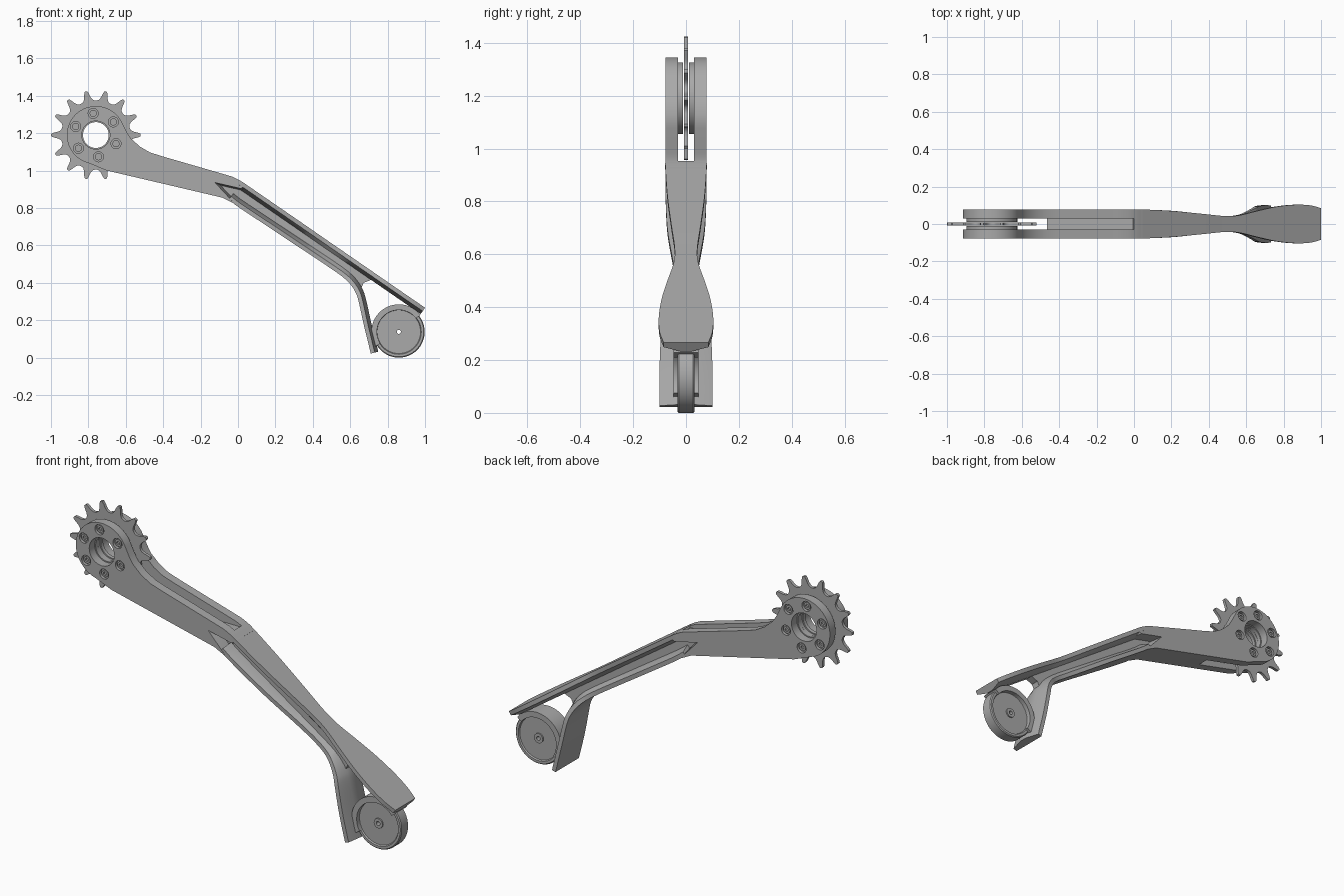
import bpy, bmesh, math
from mathutils import Vector

if "Cube" in bpy.data.objects:
    bpy.data.objects.remove(bpy.data.objects["Cube"])

grey = bpy.data.materials.new("plain_grey")
grey.use_nodes = True
grey.diffuse_color = (0.4, 0.4, 0.4, 1)
grey.node_tree.nodes["Principled BSDF"].inputs["Base Color"].default_value = (0.4, 0.4, 0.4, 1)
parts = []

HUB = (-0.76, 1.19)
WHEEL = (0.86, 0.138)
PLATE = 0.078   # half width of the upper arm
WEB = 0.022     # half width of the recessed web
SLOT = 0.03     # half width of the chain slot


def loft(name, rings, closed=False):
    """Skin equal-sized rings of points; cap the ends unless closed."""
    bm = bmesh.new()
    rows = [[bm.verts.new(p) for p in ring] for ring in rings]
    n = len(rows[0])
    pairs = list(zip(rows, rows[1:]))
    if closed:
        pairs.append((rows[-1], rows[0]))
    else:
        bm.faces.new(rows[0])
        bm.faces.new(rows[-1])
    for a, b in pairs:
        for i in range(n):
            j = (i + 1) % n
            bm.faces.new((a[i], a[j], b[j], b[i]))
    bmesh.ops.recalc_face_normals(bm, faces=bm.faces)
    mesh = bpy.data.meshes.new(name)
    bm.to_mesh(mesh)
    bm.free()
    mesh.materials.append(grey)
    obj = bpy.data.objects.new(name, mesh)
    bpy.context.collection.objects.link(obj)
    parts.append(obj)
    return obj


def flat(outline, y):
    return [(x, y, z) for x, z in outline]


def prism(name, outline, y0, y1):
    return loft(name, [flat(outline, y0), flat(outline, y1)])


def arc(center, r, start, end, count):
    angles = [math.radians(start + (end - start) * i / count) for i in range(count + 1)]
    return [(center[0] + r * math.cos(a), center[1] + r * math.sin(a)) for a in angles]


def circle(center, r, count=48):
    return arc(center, r, 0, 360, count)[:-1]


def lathe(name, center, profile, count=48):
    return loft(name, [flat(circle(center, r, count), y) for r, y in profile], closed=True)


def cut(obj, cutter):
    mod = obj.modifiers.new("cut", "BOOLEAN")
    mod.operation = "DIFFERENCE"
    mod.solver = "EXACT"
    mod.object = cutter
    bpy.context.view_layer.update()
    graph = bpy.context.evaluated_depsgraph_get()
    mesh = bpy.data.meshes.new_from_object(obj.evaluated_get(graph))
    obj.modifiers.clear()
    obj.data = mesh
    parts.remove(cutter)
    bpy.data.objects.remove(cutter)


def smooth_path(points, steps=6):
    """Catmull-Rom samples through (x, z, half width) points."""
    p = [Vector(q) for q in points]
    p = [2 * p[0] - p[1]] + p + [2 * p[-1] - p[-2]]
    out = []
    for a, b, c, d in zip(p, p[1:], p[2:], p[3:]):
        for i in range(steps):
            t = i / steps
            out.append(0.5 * (2 * b + (c - a) * t + (2 * a - 5 * b + 4 * c - d) * t ** 2
                              + (3 * b - a - 3 * c + d) * t ** 3))
    return out + [p[-2]]


def flange(name, points, side, edge=0.022, root=0.041):
    """Strip of changing width, thicker where it meets the web."""
    path = smooth_path(points)
    rings = []
    for i, p in enumerate(path):
        t = path[min(i + 1, len(path) - 1)] - path[max(i - 1, 0)]
        n = Vector((-t.y, t.x)).normalized() * side
        w = p.z
        section = [(w, 0), (w, edge), (WEB, root), (-WEB, root), (-w, edge), (-w, 0)]
        rings.append([(p.x + n.x * d, y, p.y + n.y * d) for y, d in section])
    return loft(name, rings)


# Upper arm with the hub end and a sloped notch where the side pocket starts
bottom = [(-0.70, 1.0), (-0.086, 0.856), (-0.02, 0.823)]
notch = [(-0.043, 0.85), (-0.123, 0.936), (0.016, 0.904)]
top = [(0.045, 0.925), (0, 0.953), (-0.032, 0.968), (-0.086, 0.984), (-0.40, 1.075),
       (-0.47, 1.097), (-0.524, 1.128), (-0.575, 1.174), (-0.597, 1.21)]
hub_arc = arc(HUB, 0.155, 22, 255, 40)
outer = hub_arc + bottom + notch + top
inner = hub_arc + bottom + [(x + 0.03, z - 0.015) for x, z in notch] + top
arm = loft("upper_arm", [flat(outer, -PLATE), flat(inner, -WEB),
                         flat(inner, WEB), flat(outer, PLATE)])

# Chain slot, axle hole and bolt counterbores
slot = [(-1.1, 0.945), (0.2, 0.945), (0.2, 1.5), (-1.1, 1.5)]
cut(arm, prism("slot_cutter", slot, -SLOT, SLOT))
cut(arm, prism("hole_cutter", circle(HUB, 0.075), -0.2, 0.2))
bolt_spots = arc(HUB, 0.117, 37, 337, 5)
for spot in bolt_spots:
    for s in (-1, 1):
        cut(arm, prism("bore_cutter", circle(spot, 0.027, 24), s * 0.062, s * 0.1))
        lathe("hub_bolt", spot, [(0.009, s * 0.06), (0.019, s * 0.06),
                                 (0.019, s * 0.072), (0.009, s * 0.072)], 20)
        prism("bolt_socket", circle(spot, 0.01, 12), s * 0.06, s * 0.064)

# Sprocket and its spacers
TEETH = 14
half = [(0, 0.24), (0.07, 0.238), (0.13, 0.224), (0.2, 0.203), (0.3, 0.19), (0.42, 0.185)]
tooth = half + [(1 - f, r) for f, r in reversed(half[1:])]
rim, bore = [], []
for k in range(TEETH):
    for f, r in tooth:
        a = math.pi + (k + f) * math.tau / TEETH
        d = Vector((math.cos(a), math.sin(a)))
        rim.append(tuple(Vector(HUB) + d * r))
        bore.append(tuple(Vector(HUB) + d * 0.072))
loft("sprocket", [flat(rim, -0.008), flat(rim, 0.008),
                  flat(bore, 0.008), flat(bore, -0.008)], closed=True)
for s in (-1, 1):
    lathe("hub_spacer", HUB, [(0.069, s * 0.012), (0.136, s * 0.012),
                              (0.136, s * 0.032), (0.069, s * 0.032)])

# Lower arm: top flange, bottom flange running into the leg, thin web
flange("top_flange", [
    (0, 0.953, 0.078), (0.04, 0.928, 0.078), (0.2, 0.818, 0.07), (0.36, 0.708, 0.055),
    (0.48, 0.625, 0.043), (0.56, 0.57, 0.046), (0.66, 0.501, 0.07), (0.76, 0.432, 0.092),
    (0.86, 0.363, 0.103), (0.94, 0.308, 0.1), (1, 0.267, 0.085)], -1)
flange("bottom_flange_and_leg", [
    (-0.05, 0.845, 0.077), (0.01, 0.80, 0.077), (0.2, 0.674, 0.07), (0.4, 0.541, 0.047),
    (0.5, 0.474, 0.042), (0.56, 0.431, 0.05), (0.6, 0.393, 0.068), (0.628, 0.35, 0.083),
    (0.645, 0.3, 0.094), (0.675, 0.165, 0.1), (0.71, 0.022, 0.1)], 1)
prism("web", [(-0.1, 0.93), (-0.06, 0.865), (0, 0.825), (0.545, 0.46), (0.6, 0.41),
              (0.645, 0.32), (0.658, 0.32), (0.66, 0.375), (0.672, 0.4), (0.7, 0.411),
              (0.72, 0.42), (0.04, 0.9), (0, 0.925)], -WEB, WEB)

# Wheel and the curved guard joining the leg to the top flange
lathe("wheel", WHEEL, [
    (0.011, -0.032), (0.026, -0.032), (0.026, -0.025), (0.116, -0.025), (0.12, -0.032),
    (0.133, -0.032), (0.138, -0.027), (0.138, 0.027), (0.133, 0.032), (0.12, 0.032),
    (0.116, 0.025), (0.026, 0.025), (0.026, 0.032), (0.011, 0.032)], 64)
guard = arc(WHEEL, 0.147, 38, 212, 30) + arc(WHEEL, 0.117, 212, 38, 30)
prism("wheel_guard", guard, -0.048, 0.048)

# Smooth shading with sharp edges kept
bpy.ops.object.select_all(action="DESELECT")
for obj in parts:
    obj.select_set(True)
bpy.context.view_layer.objects.active = arm
bpy.ops.object.shade_smooth_by_angle(angle=math.radians(30))
